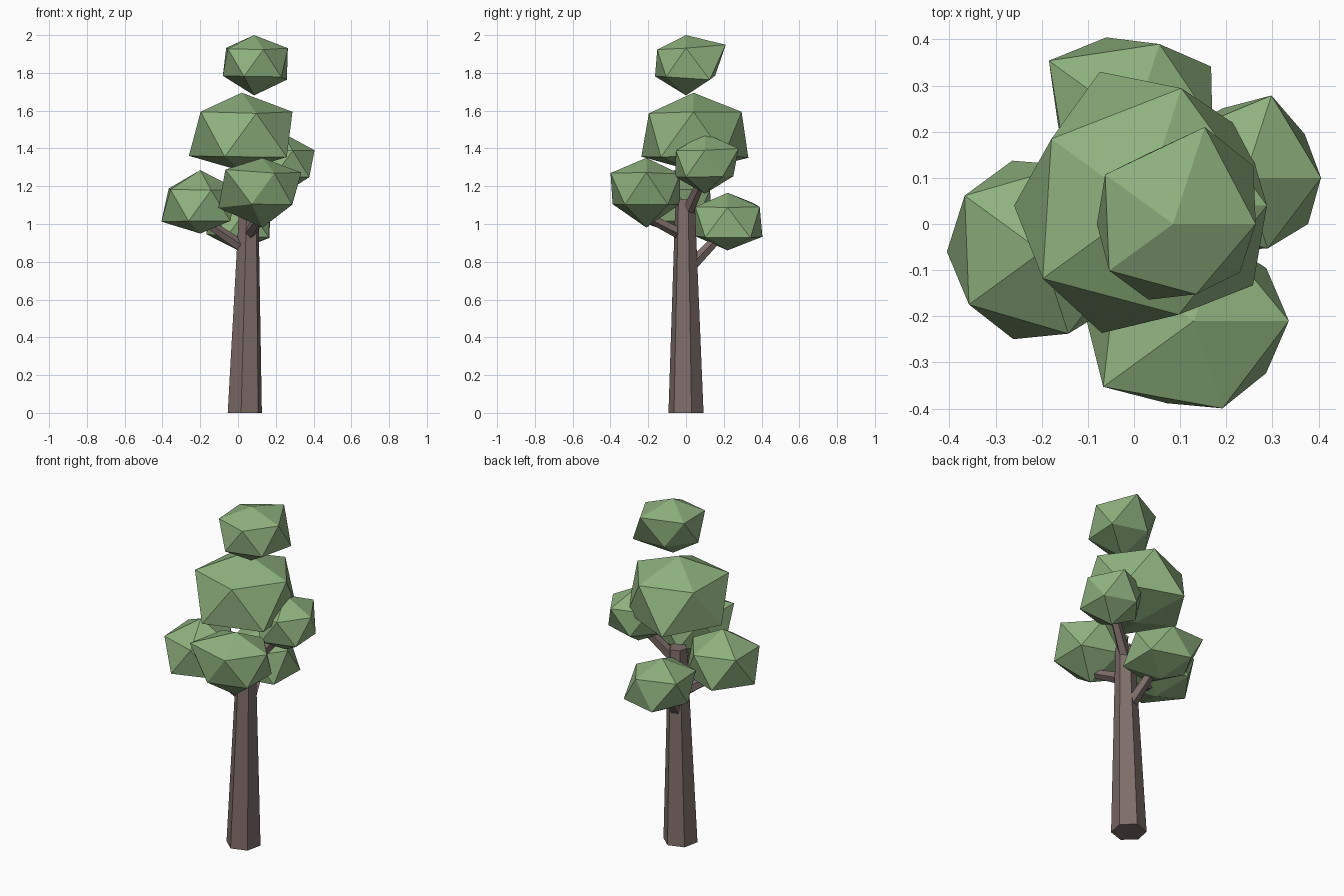
import bpy, bmesh, math
from mathutils import Vector

if "Cube" in bpy.data.objects:
    bpy.data.objects.remove(bpy.data.objects["Cube"])


def material(name, rgb):
    m = bpy.data.materials.new(name)
    m.diffuse_color = (*rgb, 1)
    m.use_nodes = True
    m.node_tree.nodes["Principled BSDF"].inputs["Base Color"].default_value = m.diffuse_color
    return m


leaf = material("leaf_green", (0.27, 0.44, 0.21))
bark = material("bark_brown", (0.21, 0.155, 0.14))


def finish(bm, name, mat):
    bmesh.ops.recalc_face_normals(bm, faces=bm.faces[:])
    me = bpy.data.meshes.new(name)
    bm.to_mesh(me)
    bm.free()
    me.materials.append(mat)
    ob = bpy.data.objects.new(name, me)
    bpy.context.collection.objects.link(ob)


def limb(name, a, b, r1, r2, sides, turn=0):
    """Tapered prism with level or perpendicular ends from a to b."""
    a, b = Vector(a), Vector(b)
    axis = b - a
    level = axis.normalized().z > 0.99
    q = Vector((0, 0, 1)).rotation_difference(Vector((0, 0, 1)) if level else axis)
    bm = bmesh.new()
    rings = []
    for p, r in ((a, r1), (b, r2)):
        ring = []
        for i in range(sides):
            t = math.radians(turn) + math.tau * i / sides
            ring.append(bm.verts.new(p + q @ Vector((r * math.cos(t), r * math.sin(t), 0))))
        rings.append(ring)
    lo, hi = rings
    bm.faces.new(lo[::-1])
    bm.faces.new(hi)
    for i in range(sides):
        j = (i + 1) % sides
        bm.faces.new((lo[i], lo[j], hi[j], hi[i]))
    finish(bm, name, bark)


def clump(name, centre, radii):
    """Squashed icosahedron; radii run bottom, lower ring, upper ring, top."""
    bm = bmesh.new()
    bmesh.ops.create_icosphere(bm, subdivisions=1, radius=1)
    order = sorted(bm.verts, key=lambda v: (
        round(v.co.z, 2), (math.atan2(v.co.y, v.co.x) + 0.1) % math.tau))
    for v, r in zip(order, radii):
        v.co = Vector(centre) + Vector((v.co.x, v.co.y, v.co.z * 0.85)) * r
    finish(bm, name, leaf)


# Trunk
limb("trunk", (0.036, 0, 0), (0.058, -0.005, 1.13), 0.095, 0.052, 6, 18)

# Branches reaching into the side clumps
limb("left_branch", (0.05, 0, 0.86), (-0.2, -0.06, 1.03), 0.034, 0.024, 5)
limb("front_branch", (0.05, 0, 0.935), (0.125, -0.21, 1.04), 0.034, 0.024, 5)
limb("right_branch", (0.055, 0, 1.05), (0.24, 0.1, 1.27), 0.034, 0.024, 5)
limb("back_branch", (0.05, 0, 0.75), (0, 0.22, 0.98), 0.034, 0.024, 5)

# Foliage clumps
clump("top_foliage", (0.085, 0, 1.855),
      (.205, .24, .182, .185, .193, .20, .20, .247, .204, .192, .179, .1706))
clump("main_foliage", (0.02, 0.04, 1.48),
      (.235, .306, .341, .313, .325, .329, .30, .299, .275, .301, .278, .253))
clump("left_foliage", (-0.2, -0.06, 1.10),
      (.177, .22, .232, .23, .223, .22, .22, .22, .231, .218, .209, .218))
clump("front_foliage", (0.13, -0.21, 1.185),
      (.24, .217, .21, .26, .21, .216, .23, .21, .23, .272, .223, .194))
clump("right_foliage", (0.24, 0.1, 1.32),
      (.188, .18, .177, .187, .185, .19, .185, .21, .187, .187, .18, .188))
clump("back_foliage", (0, 0.22, 1.015),
      (.182, .231, .217, .185, .205, .225, .19, .20, .255, .20, .20, .177))
